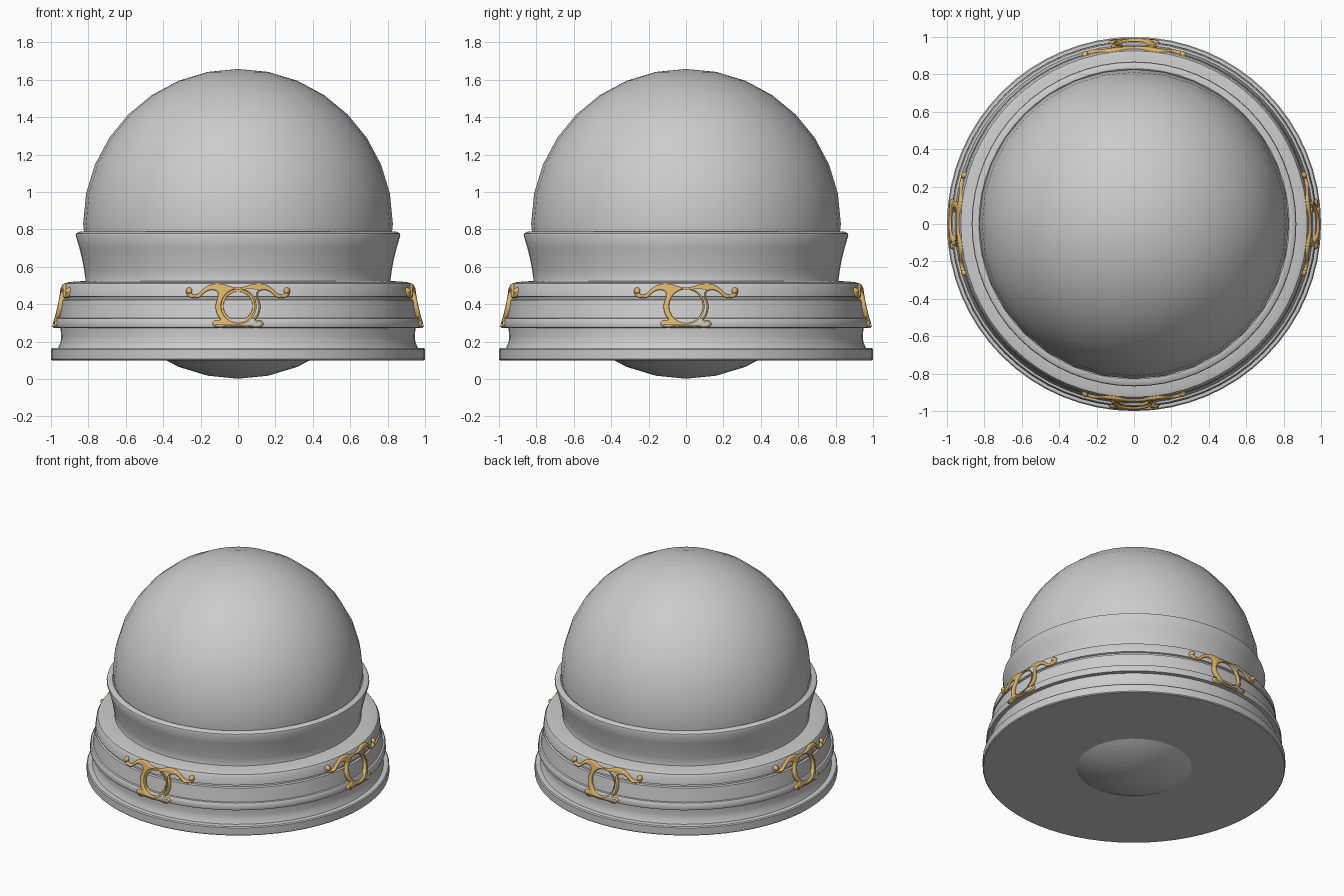
import bpy, bmesh, math
from mathutils import Matrix

if "Cube" in bpy.data.objects:
    bpy.data.objects.remove(bpy.data.objects["Cube"])

gold = bpy.data.materials.new("gold")
gold.diffuse_color = (0.72, 0.45, 0.14, 1)
gold.use_nodes = True
gold.node_tree.nodes["Principled BSDF"].inputs["Base Color"].default_value = gold.diffuse_color


def finish(obj, angle=35, mat=None):
    if mat:
        obj.data.materials.clear()
        obj.data.materials.append(mat)
    bpy.ops.object.select_all(action='DESELECT')
    obj.select_set(True)
    bpy.context.view_layer.objects.active = obj
    bpy.ops.object.shade_smooth_by_angle(angle=math.radians(angle))


def add_object(name, bm):
    bmesh.ops.recalc_face_normals(bm, faces=bm.faces)
    mesh = bpy.data.meshes.new(name)
    bm.to_mesh(mesh)
    bm.free()
    obj = bpy.data.objects.new(name, mesh)
    bpy.context.collection.objects.link(obj)
    return obj


def lathe(name, profile, steps=64):
    bm = bmesh.new()
    vs = [bm.verts.new((r, 0, z)) for r, z in profile]
    es = [bm.edges.new(p) for p in zip(vs, vs[1:])]
    bmesh.ops.spin(bm, geom=vs + es, cent=(0, 0, 0), axis=(0, 0, 1),
                   angle=math.tau, steps=steps)
    bmesh.ops.remove_doubles(bm, verts=bm.verts, dist=1e-4)
    obj = add_object(name, bm)
    finish(obj)


# Globe
bpy.ops.mesh.primitive_uv_sphere_add(segments=32, ring_count=16, radius=0.828,
                                     location=(0, 0, 0.83))
globe = bpy.context.object
globe.name = "globe"
finish(globe)

# Moulded base with closed underside, and flared collar
lathe("base", [(0, .1), (.994, .1), (1, .106), (1, .158), (.994, .165), (.962, .167),
               (.949, .195), (.945, .225), (.949, .273), (.975, .275), (.978, .282),
               (.976, .316), (.970, .324), (.958, .326), (.957, .334), (.944, .422),
               (.932, .427), (.931, .438), (.942, .442), (.936, .495), (.926, .512),
               (.90, .519), (.84, .523), (.76, .53)])
lathe("collar", [(.82, .515), (.815, .53), (.822, .58), (.833, .64), (.848, .70),
                 (.868, .768), (.865, .778), (.845, .789), (.83, .788), (.815, .775)])

# Ornament outline, right half from top centre to bottom centre
HALF = [(0, .488), (.04, .494), (.09, .509), (.15, .503), (.19, .477), (.215, .455),
        (.245, .455), (.247, .478), (.262, .490), (.276, .475), (.27, .446), (.24, .434),
        (.205, .438), (.18, .460), (.145, .476), (.11, .465), (.106, .448), (.12, .39),
        (.108, .338), (.095, .317), (.125, .312), (.135, .292), (.11, .275), (.05, .28),
        (0, .277)]


def ring(radius, n=12):
    return [(radius * math.cos(math.tau * i / n), .39 + radius * math.sin(math.tau * i / n))
            for i in range(n)]


def bent_plate(name, outlines, depth, bevel, shift, beads=()):
    curve = bpy.data.curves.new(name, 'CURVE')
    curve.dimensions, curve.fill_mode = '2D', 'BOTH'
    curve.extrude, curve.bevel_depth, curve.offset = depth, bevel, -bevel
    curve.bevel_resolution = 2
    for pts in outlines:
        s = curve.splines.new('BEZIER')
        s.bezier_points.add(len(pts) - 1)
        s.use_cyclic_u, s.resolution_u = True, 4
        for p, (x, z) in zip(s.bezier_points, pts):
            p.co = (x, z, 0)
            p.handle_left_type = p.handle_right_type = 'AUTO'
    tmp = bpy.data.objects.new(name + "_curve", curve)
    bpy.context.collection.objects.link(tmp)
    dg = bpy.context.evaluated_depsgraph_get()
    bm = bmesh.new()
    flat = bpy.data.meshes.new_from_object(tmp.evaluated_get(dg))
    bm.from_mesh(flat)
    bpy.data.objects.remove(tmp)
    bmesh.ops.remove_doubles(bm, verts=bm.verts, dist=1e-5)
    # slices let the plate follow the round base
    for i in range(-6, 7):
        bmesh.ops.bisect_plane(bm, geom=bm.verts[:] + bm.edges[:] + bm.faces[:],
                               plane_co=(i * .04, 0, 0), plane_no=(1, 0, 0))
    for x, z in beads:
        bmesh.ops.create_uvsphere(bm, u_segments=12, v_segments=8, radius=.017,
                                  matrix=Matrix.Translation((x, z, .008)))
    for v in bm.verts:
        x, z, d = v.co
        r = .979 - .22 * (z - .28) + d + shift
        v.co = (x, -math.sqrt(r * r - x * x), z)
    obj = add_object(name, bm)
    finish(obj, 40, gold)
    return obj


outline = HALF + [(-x, z) for x, z in HALF[-2:0:-1]]
plate = bent_plate("front_ornament", [outline, ring(.09)], .006, .009, 0,
                   [(.262, .472), (-.262, .472)])
bent_plate("front_ornament_inner_ring", [ring(.094), ring(.077)], .004, .004, -.005)

# Copies on the other three sides
for i, side in enumerate(("right", "back", "left"), 1):
    copy = plate.copy()
    copy.name = side + "_ornament"
    copy.rotation_euler.z = i * math.pi / 2
    bpy.context.collection.objects.link(copy)
